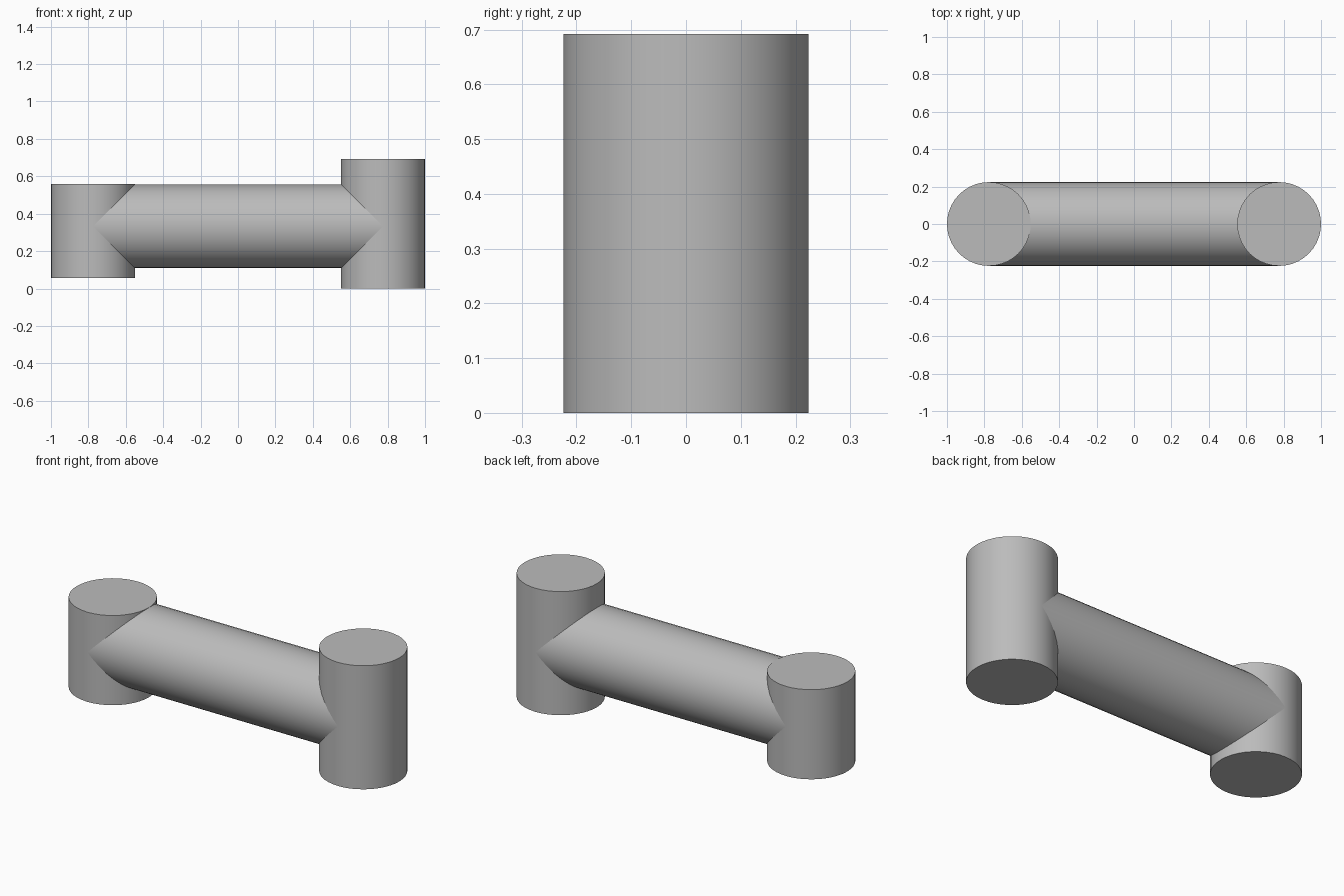
import bpy
import math

cube = bpy.data.objects.get("Cube")
if cube:
    bpy.data.objects.remove(cube, do_unlink=True)

RADIUS = 0.224
REACH = 1.0 - RADIUS  # distance from the middle to each post axis

# Single grey finish
grey = bpy.data.materials.new("plain grey")
grey.use_nodes = True
colour = (0.5, 0.5, 0.5, 1.0)
grey.diffuse_color = colour
grey.node_tree.nodes["Principled BSDF"].inputs["Base Color"].default_value = colour


def tube(name, centre, length, rotation=(0, 0, 0)):
    bpy.ops.mesh.primitive_cylinder_add(
        vertices=40, radius=RADIUS, depth=length, location=centre, rotation=rotation)
    obj = bpy.context.object
    obj.name = name
    obj.data.materials.append(grey)
    bpy.ops.object.shade_smooth_by_angle(angle=math.radians(30))
    return obj


def post(name, x, bottom, top):
    return tube(name, (x, 0, (bottom + top) / 2), top - bottom)


# Short and tall upright posts
post("short_post", -REACH, 0.056, 0.558)
post("tall_post", REACH, 0.0, 0.692)

# Horizontal arm, running between the post axes, its top level with the short post
tube("connecting_arm", (0, 0, 0.5575 - RADIUS), 2 * REACH, (0, math.pi / 2, 0))
